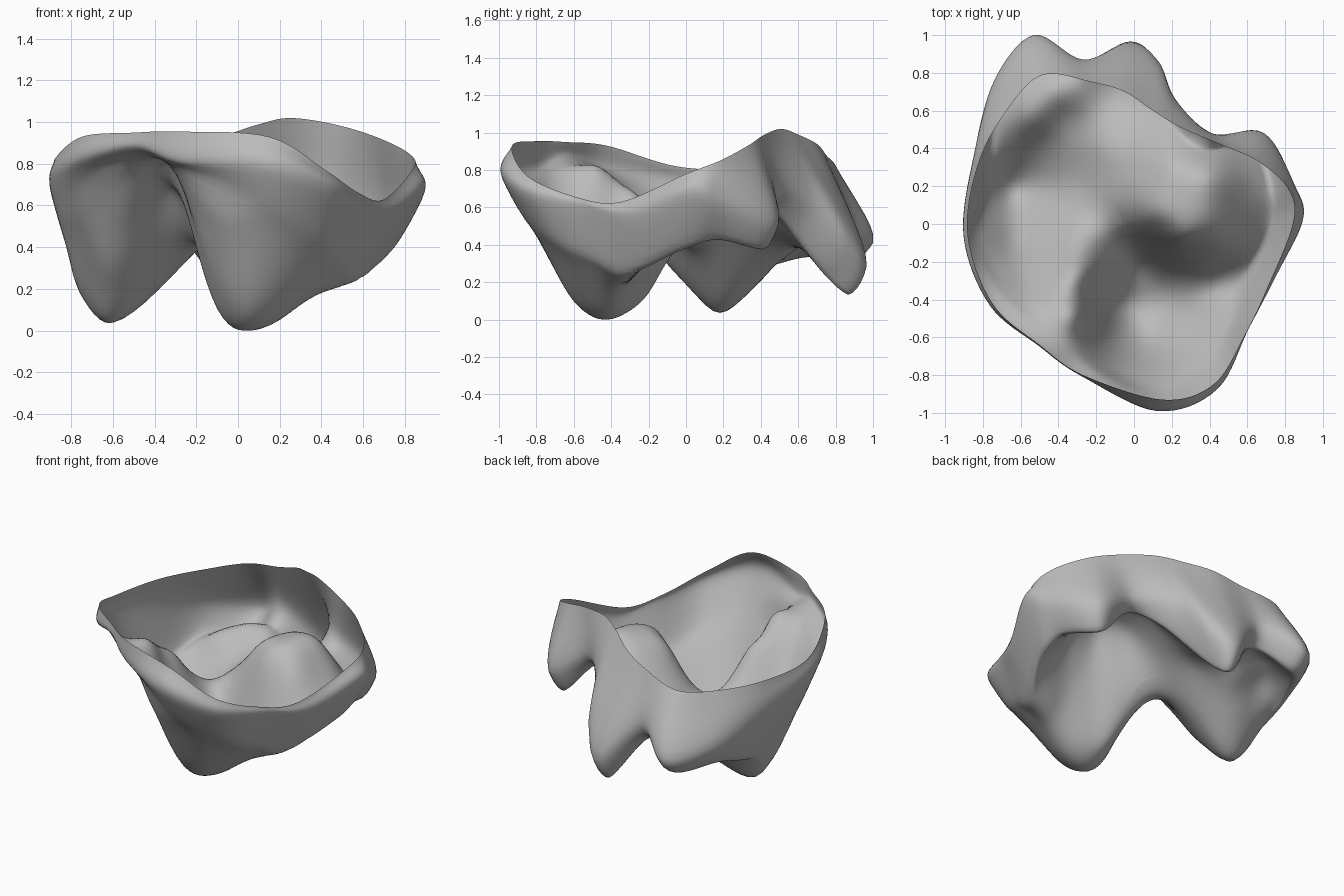
import bpy, bmesh, math
from mathutils import Vector

if "Cube" in bpy.data.objects:
    bpy.data.objects.remove(bpy.data.objects["Cube"])

# Stations run counter-clockwise from the front: open rim, widest bulge, lower edge
RIM = [(.15, -.93, .93), (.42, -.85, .77), (.58, -.6, .66), (.70, -.35, .63), (.84, 0, .78),
       (.82, .18, .85), (.66, .33, .93), (.46, .42, .99), (.25, .51, 1.02), (.1, .6, .99),
       (-.05, .7, .94), (-.22, .75, .88), (-.48, .79, .82), (-.66, .62, .8), (-.82, .33, .8),
       (-.88, -.05, .82), (-.75, -.42, .93), (-.5, -.64, .95), (-.27, -.8, .955)]
BULGE = [(.12, -.99, .8), (.44, -.87, .68), (.61, -.53, .58), (.74, -.28, .54), (.89, .02, .67),
         (.85, .2, .62), (.69, .48, .55), (.41, .48, .7), (.22, .66, .65), (.13, .86, .45),
         (-.02, .96, .35), (-.27, .87, .57), (-.53, 1, .45), (-.74, .76, .5), (-.85, .35, .6),
         (-.9, -.07, .72), (-.76, -.43, .82), (-.5, -.64, .88), (-.28, -.8, .82)]
EDGE = [(.1, -.89, .6), (.38, -.76, .45), (.52, -.5, .32), (.6, -.27, .25), (.73, 0, .37),
        (.73, .16, .42), (.62, .43, .37), (.37, .39, .62), (.19, .54, .5), (.06, .74, .24),
        (-.04, .88, .13), (-.28, .78, .44), (-.52, .89, .31), (-.7, .65, .33), (-.77, .33, .27),
        (-.83, -.05, .5), (-.7, -.37, .74), (-.44, -.57, .83), (-.27, -.73, .77)]
# Left cusp, front cusp, the ridge between them
CUSPS = [(-.67, .17, .045), (-.58, .2, .04), (-.45, .2, .13), (-.3, .2, .28), (-.42, .02, .28),
         (-.62, 0, .19), (-.62, -.12, .32), (-.55, -.32, .6), (-.6, .33, .14), (-.5, .45, .26),
         (-.03, -.44, .015), (.07, -.47, .005), (.04, -.34, .025), (.03, -.2, .14),
         (.2, -.42, .05), (.45, -.32, .2), (.05, -.62, .12), (.06, -.75, .36),
         (-.12, -.42, .14), (-.13, -.6, .3), (-.2, -.42, .4),
         (-.28, -.08, .46), (-.28, -.27, .65), (-.29, -.48, .76)]
# Central dome and the folds behind it
VAULT = [(.27, .02, .76), (.25, .14, .77), (.1, .05, .68), (.25, -.08, .66), (.25, -.19, .35),
         (.2, -.29, .12), (.42, .08, .74), (.41, .26, .75), (.45, -.1, .58), (.47, -.21, .32),
         (.53, .12, .62), (.51, .25, .65), (.2, .34, .7), (0, .1, .58), (0, .3, .56),
         (.05, -.08, .4), (-.1, -.1, .33), (-.15, .4, .43), (-.03, .5, .45), (0, .62, .38),
         (-.25, .55, .37), (-.37, .57, .36), (-.42, .69, .46), (-.55, .56, .4)]
HUB = Vector((-.05, 0, 0))
STEPS, RINGS, WALL = 8, 34, 6


def spline(a, b, c, d, t):
    """Catmull-Rom point between b and c."""
    return .5 * (2 * b + (c - a) * t + (2 * a - 5 * b + 4 * c - d) * t ** 2
                 + (3 * b - a - 3 * c + d) * t ** 3)


def closed_loop(points):
    p = [Vector(q) for q in points]
    n = len(p)
    return [spline(p[i - 1], p[i], p[(i + 1) % n], p[(i + 2) % n], k / STEPS)
            for i in range(n) for k in range(STEPS)]


def kernel(x0, y0, x1, y1):
    return math.sqrt((x0 - x1) ** 2 + (y0 - y1) ** 2 + .004)


def fit(points):
    """Solve for smooth surface weights passing through the points."""
    n = len(points)
    m = [[kernel(*p[:2], *q[:2]) for q in points] + [p[2]] for p in points]
    for i in range(n):
        k = max(range(i, n), key=lambda r: abs(m[r][i]))
        m[i], m[k] = m[k], m[i]
        for r in range(n):
            if r != i:
                f = m[r][i] / m[i][i]
                m[r] = [a - f * b for a, b in zip(m[r], m[i])]
    return [m[i][n] / m[i][i] for i in range(n)]


anchors = CUSPS + VAULT + EDGE
weights = fit(anchors)


def floor_point(v):
    z = sum(w * kernel(v.x, v.y, a[0], a[1]) for w, a in zip(weights, anchors))
    return Vector((v.x, v.y, max(z, 0)))


# Each column runs from the rim, round the bulge and lower edge, to the hub
columns = []
for rim, bulge, edge in zip(closed_loop(RIM), closed_loop(BULGE), closed_loop(EDGE)):
    inner = [floor_point(edge.lerp(HUB, k / RINGS)) for k in range(1, RINGS)]
    path = [2 * rim - bulge, rim, bulge, edge, inner[2]]
    wall = [spline(*path[s:s + 4], k / WALL) for s in range(2) for k in range(WALL)]
    columns.append(wall + [edge] + inner)

bm = bmesh.new()
grid = [[bm.verts.new(p) for p in col] for col in columns]
hub = bm.verts.new(floor_point(HUB))
for i, col in enumerate(grid):
    prev = grid[i - 1]
    for j in range(len(col) - 1):
        bm.faces.new((prev[j], prev[j + 1], col[j + 1], col[j]))
    bm.faces.new((prev[-1], hub, col[-1]))

# Soften the inner surface, keeping the rim and bulge crisp
soft = [v for col in grid for v in col[WALL + 2:]] + [hub]
for _ in range(3):
    bmesh.ops.smooth_vert(bm, verts=soft, factor=.4, use_axis_x=True, use_axis_y=True, use_axis_z=True)
# Settle on the ground
low = min(v.co.z for v in bm.verts)
for v in bm.verts:
    v.co.z -= low
mesh = bpy.data.meshes.new("crown_shell")
bm.to_mesh(mesh)
bm.free()
for p in mesh.polygons:
    p.use_smooth = True
shell = bpy.data.objects.new("crown_shell", mesh)
bpy.context.collection.objects.link(shell)

# One plain grey
grey = bpy.data.materials.new("plain grey")
grey.diffuse_color = (.5, .5, .5, 1)
grey.use_nodes = True
grey.node_tree.nodes["Principled BSDF"].inputs["Base Color"].default_value = grey.diffuse_color
mesh.materials.append(grey)
